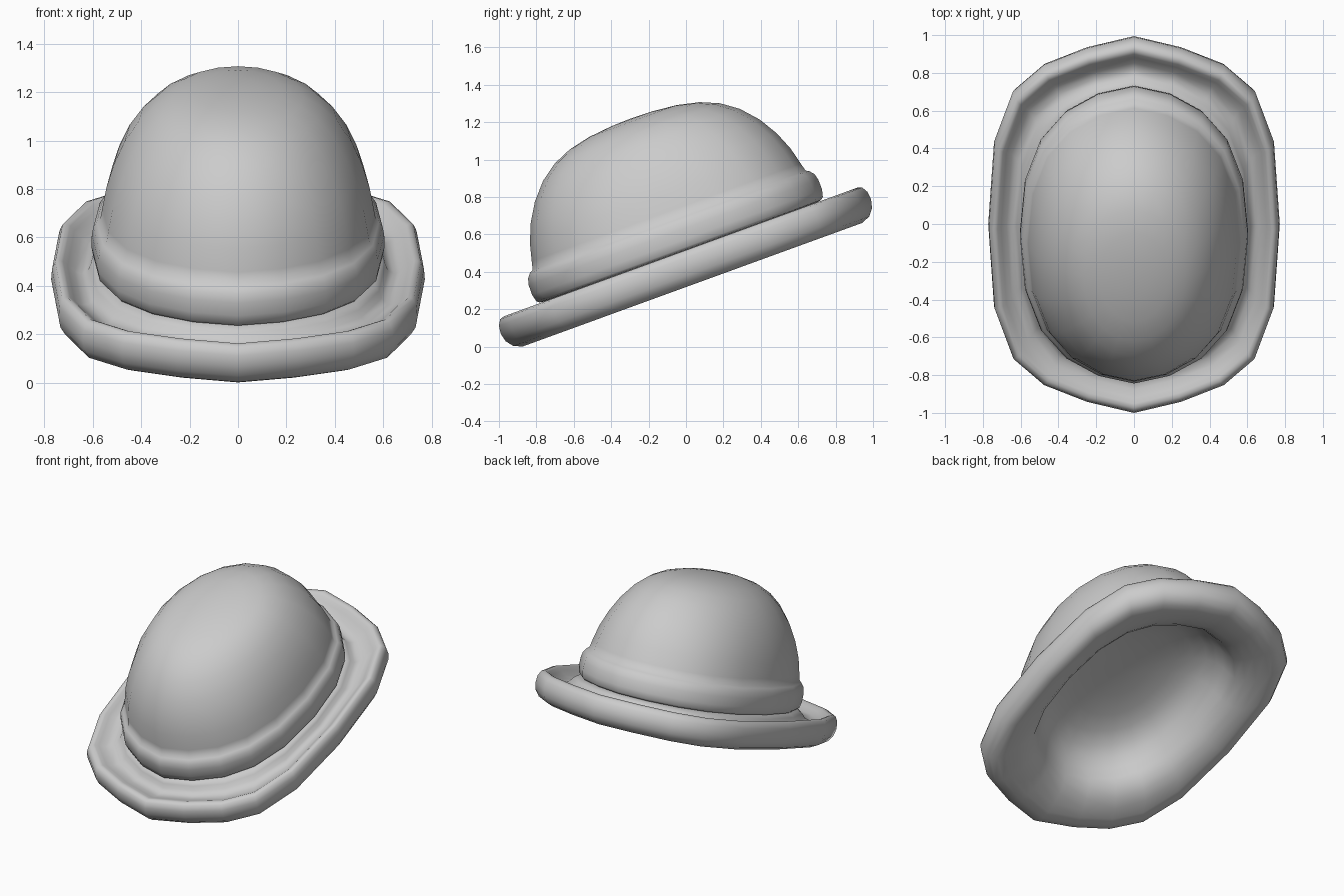
import bpy, bmesh, math

if "Cube" in bpy.data.objects:
    bpy.data.objects.remove(bpy.data.objects["Cube"])

WIDTH = 0.733          # cross-section width relative to its length
TILT = math.radians(20)
LIFT = 0.427

# 20-sided rounded outline, mirrored from one quarter, and its elliptical counterpart
quarter = [(1, 0), (.96, .44), (.83, .71), (.62, .85), (.325, .94), (0, 1)]
half = quarter + [(-x, y) for x, y in reversed(quarter[:-1])]
boxy = half + [(-x, -y) for x, y in half[1:-1]]
N = len(boxy)
oval = [(math.cos(math.tau * i / N), math.sin(math.tau * i / N)) for i in range(N)]


def sweep(name, profile):
    """Sweep (radius, height, roundness) round the outline; radius 0 closes to a point."""
    bm = bmesh.new()
    rings = []
    for r, h, t in profile:
        if r == 0:
            rings.append([bm.verts.new((0, 0, h))] * N)
        else:
            rings.append([bm.verts.new(((bx + (ox - bx) * t) * r * WIDTH,
                                        (by + (oy - by) * t) * r, h))
                          for (bx, by), (ox, oy) in zip(boxy, oval)])
    for a, b in zip(rings, rings[1:]):
        for j in range(N):
            k = (j + 1) % N
            corners = list(dict.fromkeys((a[j], b[j], b[k], a[k])))
            bm.faces.new(corners).smooth = True
    mesh = bpy.data.meshes.new(name)
    bm.to_mesh(mesh)
    bm.free()
    obj = bpy.data.objects.new(name, mesh)
    bpy.context.collection.objects.link(obj)
    obj.rotation_euler.x = TILT
    obj.location.z = LIFT
    return obj


# Domed crown flowing into the raised band round its base
dome = [(0, .846, 1), (.12, .842, 1), (.25, .829, 1), (.37, .802, 1), (.47, .759, 1),
        (.56, .694, .95), (.64, .604, .85), (.70, .504, .75), (.741, .404, .65),
        (.765, .31, .6), (.776, .265, .6)]
band = [(.795, .254), (.815, .23), (.824, .195), (.825, .14), (.815, .10), (.80, .088),
        (.78, .085)]
sweep("crown_and_band", dome + [(r, h, .6) for r, h in band])

# Brim with a step under the band, a channel and a rolled edge, turning under into the hollow
rim = [(.92, .035), (.96, .06), (.985, .076), (1.005, .084), (1.03, .076), (1.048, .045),
       (1.053, .0), (1.042, -.045), (1.012, -.083), (.965, -.102), (.91, -.10)]
hollow = [(.85, -.088), (.78, -.062), (.72, -.02), (.69, .03), (.665, .09), (.63, .15),
          (.57, .205), (.48, .245), (.36, .27), (.2, .285), (0, .29)]
sweep("brim", [(.78, .085, .6), (.81, .08, .5), (.83, .065, .4), (.845, .04, .3), (.88, .025, .15)]
      + [(r, h, 0) for r, h in rim] + [(r, h, .4) for r, h in hollow])
